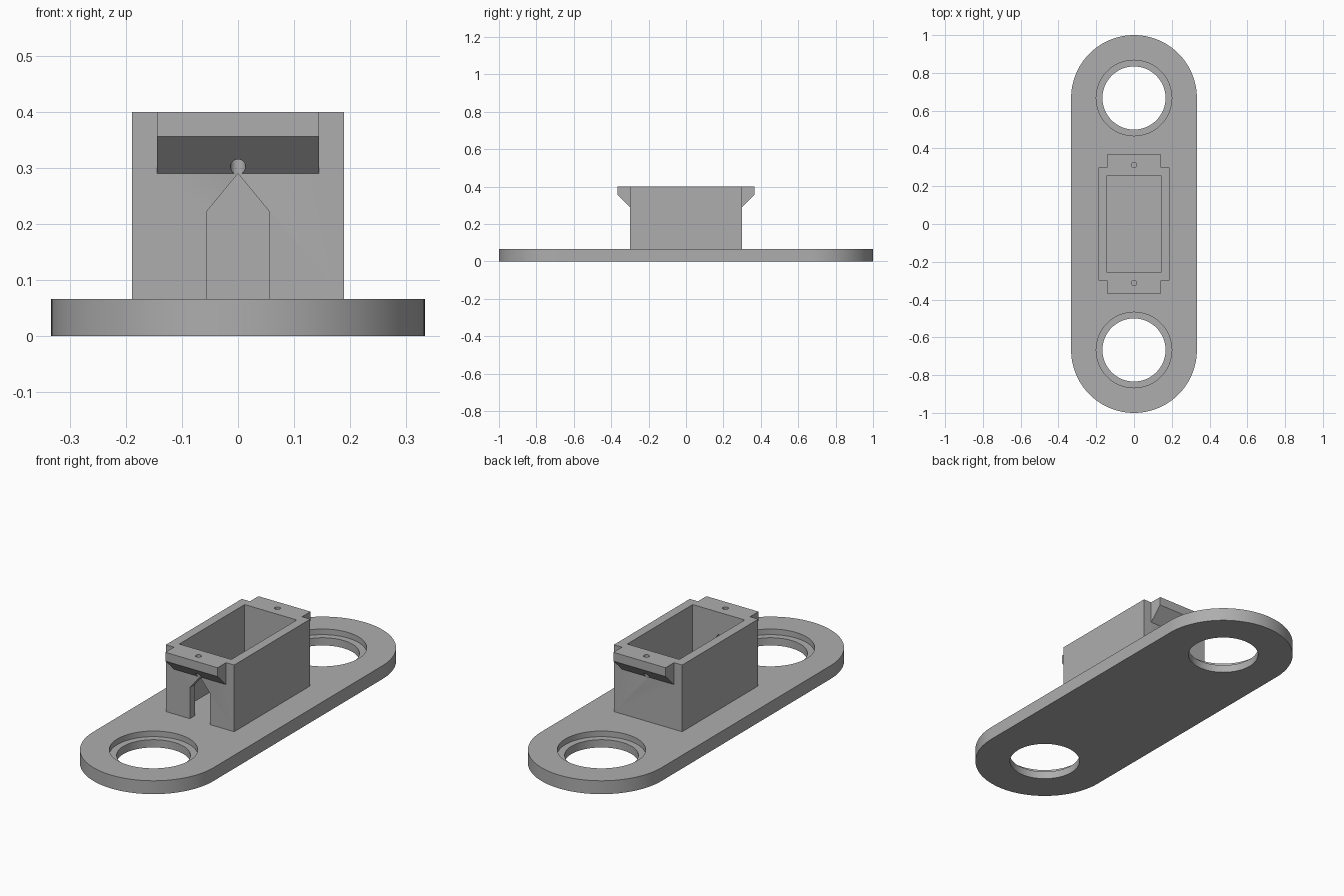
import bpy, bmesh, math

if "Cube" in bpy.data.objects:
    bpy.data.objects.remove(bpy.data.objects["Cube"], do_unlink=True)

# Shared plastic colour
grey = bpy.data.materials.new("grey plastic")
grey.use_nodes = True
colour = (0.42, 0.42, 0.42, 1)
grey.diffuse_color = colour
grey.node_tree.nodes["Principled BSDF"].inputs["Base Color"].default_value = colour

PLATE_H = 0.0667
TOP = 0.4
END_R, END_Y = 0.333, 0.667
BOX_X, BOX_Y = 0.189, 0.3
CAV_X, CAV_Y = 0.144, 0.258
LUG_Y, SCREW_Y = 0.367, 0.312


def prism(name, outline, extrude):
    """Extrude a flat outline of 3D points along a vector."""
    bm = bmesh.new()
    face = bm.faces.new([bm.verts.new(p) for p in outline])
    out = bmesh.ops.extrude_face_region(bm, geom=[face])
    moved = [v for v in out["geom"] if isinstance(v, bmesh.types.BMVert)]
    bmesh.ops.translate(bm, verts=moved, vec=extrude)
    bmesh.ops.recalc_face_normals(bm, faces=bm.faces)
    mesh = bpy.data.meshes.new(name)
    bm.to_mesh(mesh)
    bm.free()
    mesh.materials.append(grey)
    obj = bpy.data.objects.new(name, mesh)
    bpy.context.collection.objects.link(obj)
    return obj


def box(name, hx, hy, z0, z1):
    pts = [(-hx, -hy, z0), (hx, -hy, z0), (hx, hy, z0), (-hx, hy, z0)]
    return prism(name, pts, (0, 0, z1 - z0))


def arc(r, cy, z, start, sweep, n):
    return [(r * math.cos(start + sweep * i / n), cy + r * math.sin(start + sweep * i / n), z)
            for i in range(n + 1)]


def cylinder(name, r, cy, z0, z1, n=96):
    return prism(name, arc(r, cy, z0, 0, math.tau, n)[:-1], (0, 0, z1 - z0))


def combine(target, tool, operation):
    """Apply a boolean and discard the tool."""
    mod = target.modifiers.new("cut", "BOOLEAN")
    mod.operation, mod.solver, mod.object = operation, "EXACT", tool
    bpy.context.view_layer.update()
    graph = bpy.context.evaluated_depsgraph_get()
    mesh = bpy.data.meshes.new_from_object(target.evaluated_get(graph))
    target.modifiers.clear()
    target.data = mesh
    bpy.data.objects.remove(tool, do_unlink=True)


# Rounded base plate with two counterbored holes
outline = arc(END_R, END_Y, 0, 0, math.pi, 64) + arc(END_R, -END_Y, 0, math.pi, math.pi, 64)
plate = prism("base_plate", outline, (0, 0, PLATE_H))
for side in (-1, 1):
    combine(plate, cylinder("hole", 0.167, side * END_Y, -0.1, 0.2), "DIFFERENCE")
    combine(plate, cylinder("counterbore", 0.2, side * END_Y, PLATE_H - 0.028, 0.2), "DIFFERENCE")

# Upright rectangular socket with sloped end lugs
socket = box("socket", BOX_X, BOX_Y, PLATE_H, TOP)
for side in (-1, 1):
    profile = [(BOX_Y - 0.02, TOP), (LUG_Y, TOP), (LUG_Y, 0.356),
               (BOX_Y, 0.29), (BOX_Y - 0.02, 0.29)]
    lug = prism("lug", [(-CAV_X, side * y, z) for y, z in profile], (2 * CAV_X, 0, 0))
    combine(socket, lug, "UNION")
    combine(socket, cylinder("screw_hole", 0.0135, side * SCREW_Y, 0.288, 0.5, 32), "DIFFERENCE")

# Open cavity and pointed cable slot in the front wall
combine(socket, box("cavity", CAV_X, CAV_Y, 0, 0.5), "DIFFERENCE")
slot = [(-0.056, 0), (0.056, 0), (0.056, 0.222), (0, 0.29), (-0.056, 0.222)]
combine(socket, prism("slot", [(x, -0.4, z) for x, z in slot], (0, 0.25, 0)), "DIFFERENCE")

# Smooth round walls, keep hard edges
for obj in (plate, socket):
    bpy.ops.object.select_all(action="DESELECT")
    obj.select_set(True)
    bpy.context.view_layer.objects.active = obj
    bpy.ops.object.shade_smooth_by_angle(angle=math.radians(30))
